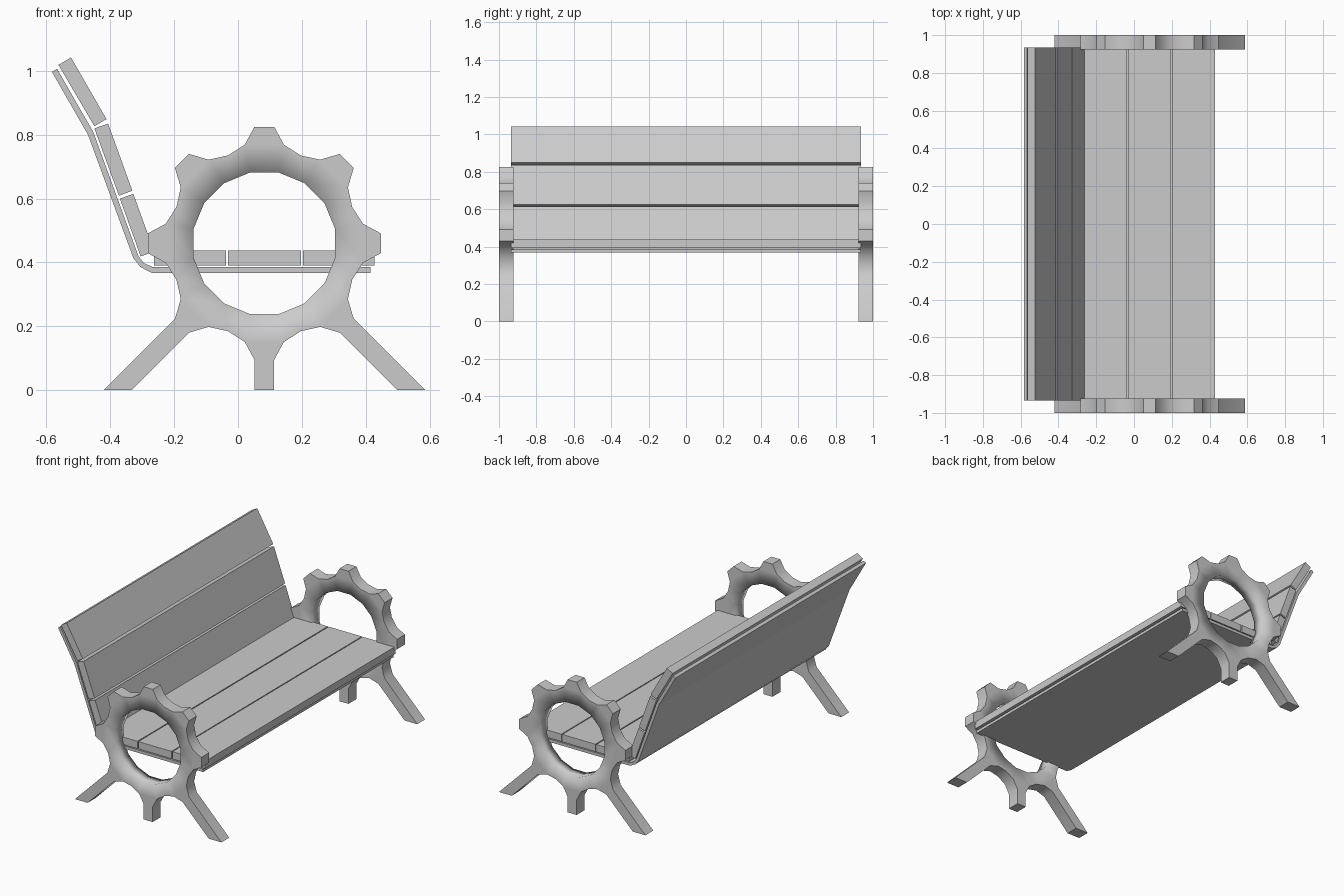
import bpy, bmesh, math
from mathutils import Vector

if "Cube" in bpy.data.objects:
    bpy.data.objects.remove(bpy.data.objects["Cube"])

CX, CZ = 0.0825, 0.46          # gear centre
R_HOLE, R_BASE, R_VALLEY, R_TIP = 0.2265, 0.315, 0.298, 0.365
TIP_HALF = 0.031
HALF_LEN = 0.935               # half length of slats and sheet


def finish(name, bm):
    bmesh.ops.recalc_face_normals(bm, faces=bm.faces)
    me = bpy.data.meshes.new(name)
    bm.to_mesh(me)
    bm.free()
    ob = bpy.data.objects.new(name, me)
    bpy.context.collection.objects.link(ob)
    return ob


def extrude_y(bm, depth):
    res = bmesh.ops.extrude_face_region(bm, geom=bm.faces[:])
    moved = [g for g in res["geom"] if isinstance(g, bmesh.types.BMVert)]
    bmesh.ops.translate(bm, verts=moved, vec=(0, depth, 0))


def prism(name, pts):
    bm = bmesh.new()
    bm.faces.new([bm.verts.new((x, -HALF_LEN, z)) for x, z in pts])
    extrude_y(bm, 2 * HALF_LEN)
    return finish(name, bm)


def gear_side(name, y0, depth):
    bm = bmesh.new()

    def vert(x, z):
        return bm.verts.new((x, y0, z))

    def polar(r, deg):
        a = math.radians(deg)
        return vert(CX + r * math.sin(a), CZ + r * math.cos(a))

    # ring: two hole points and two root points per tooth
    hole = [polar(R_HOLE, -11.25 + 22.5 * i) for i in range(16)]
    root = [polar(R_BASE, -11.25 + 22.5 * i) for i in range(16)]
    for k in range(8):
        a, b, c = 2 * k, 2 * k + 1, (2 * k + 2) % 16
        bm.faces.new((hole[a], hole[b], root[b], root[a]))
        valley = polar(R_VALLEY, 45 * k + 22.5)
        bm.faces.new((hole[b], hole[c], valley))
        bm.faces.new((hole[b], valley, root[b]))
        bm.faces.new((hole[c], root[c], valley))
        # tooth
        t = math.radians(45 * k)
        d = Vector((math.sin(t), math.cos(t)))
        n = Vector((math.cos(t), -math.sin(t)))
        tips = [Vector((CX, CZ)) + d * R_TIP + n * s * TIP_HALF for s in (-1, 1)]
        tv = [vert(*p) for p in tips]
        bm.faces.new((root[a], root[b], tv[1], tv[0]))
        # the three lower teeth run down to the ground as legs
        if k in (3, 4, 5):
            feet = [vert(*(p + d * (p.y / -d.y))) for p in tips]
            bm.faces.new((tv[0], tv[1], feet[1], feet[0]))
    bmesh.ops.recalc_face_normals(bm, faces=bm.faces)
    extrude_y(bm, depth)
    bmesh.ops.recalc_face_normals(bm, faces=bm.faces)
    # soft hole rim, crisp outer edges
    for f in bm.faces:
        f.smooth = True
    for e in bm.edges:
        near_hole = all(math.hypot(v.co.x - CX, v.co.z - CZ) < 0.24 for v in e.verts)
        e.smooth = near_hole or e.calc_face_angle(0) < math.radians(30)
    return finish(name, bm)


# gear-shaped end frames
gear_side("gear_frame_front", -1.0, 0.077)
gear_side("gear_frame_back", 0.923, 0.077)

# bent support sheet under the seat and behind the backrest
prism("support_sheet", [
    (0.415, 0.367), (-0.27, 0.367), (-0.306, 0.386), (-0.328, 0.414),
    (-0.47, 0.80), (-0.583, 0.997), (-0.567, 1.007), (-0.453, 0.808),
    (-0.312, 0.42), (-0.295, 0.398), (-0.266, 0.385), (0.415, 0.385)])

# seat slats
for i, (x0, x1) in enumerate([(-0.2625, -0.0375), (-0.031, 0.197), (0.203, 0.428)]):
    prism(f"seat_slat_{i + 1}", [(x0, 0.391), (x1, 0.391), (x1, 0.437), (x0, 0.437)])

# backrest slats
for i, pts in enumerate([
        [(-0.370, 0.600), (-0.328, 0.615), (-0.2625, 0.434), (-0.305, 0.419)],
        [(-0.450, 0.820), (-0.407, 0.835), (-0.331, 0.625), (-0.373, 0.609)],
        [(-0.5625, 1.019), (-0.523, 1.042), (-0.412, 0.849), (-0.450, 0.827)]]):
    prism(f"back_slat_{i + 1}", pts)
